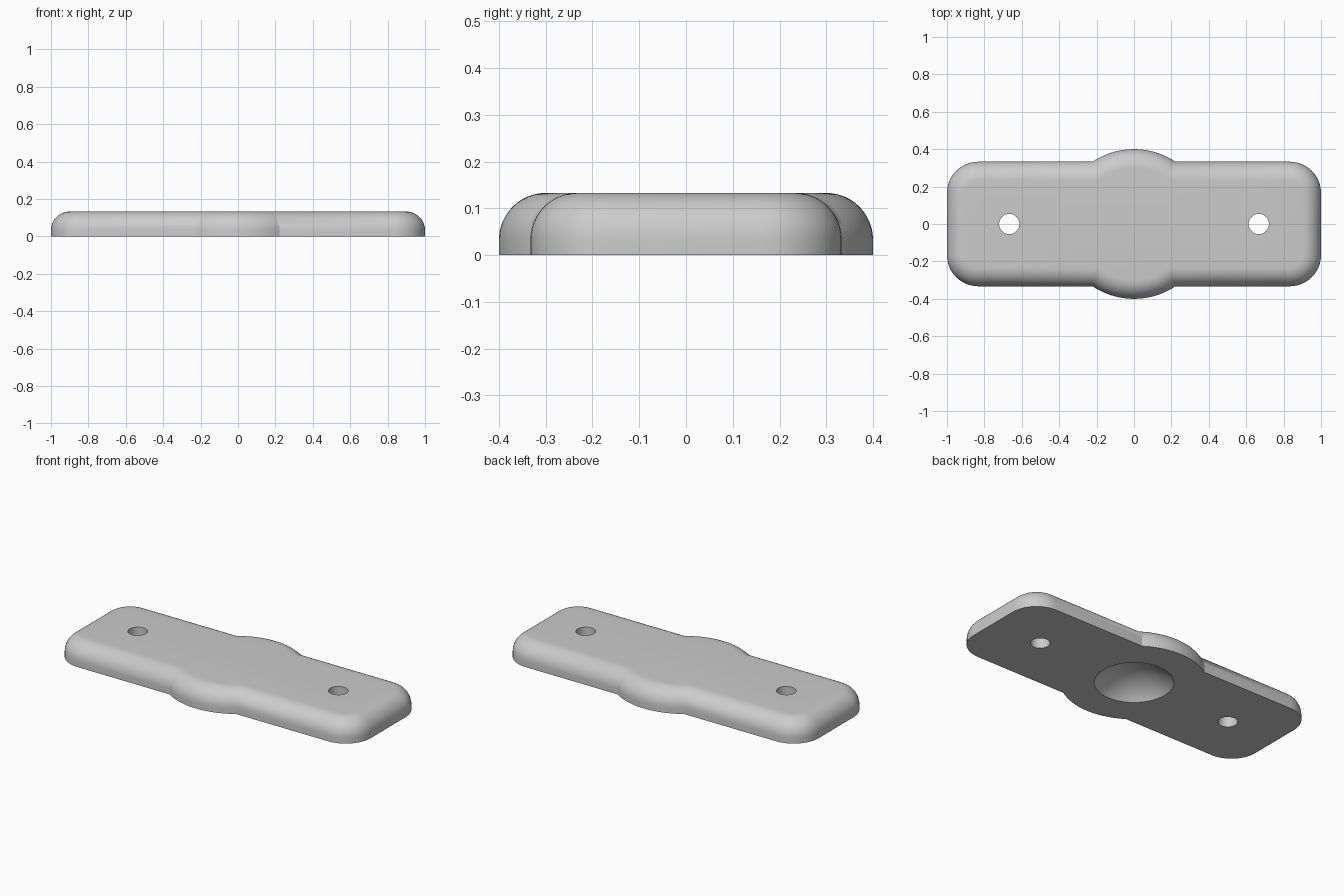
import bpy, bmesh
from math import sin, cos, pi, sqrt, atan2, radians

cube = bpy.data.objects.get("Cube")
if cube:
    bpy.data.objects.remove(cube, do_unlink=True)

HALF_X, HALF_Y, HEIGHT = 1.0, 0.333, 0.133
CORNER, BOSS, FILLET = 0.167, 0.4, 0.1
HOLE_X, HOLE_R = 0.667, 0.054
DISH_R, DISH_DEPTH = 0.217, 0.1

grey = bpy.data.materials.new("plain grey")
grey.use_nodes = True
colour = (0.6, 0.6, 0.6, 1)
grey.diffuse_color = colour
grey.node_tree.nodes["Principled BSDF"].inputs["Base Color"].default_value = colour


def outline(inset):
    """Rounded rectangle joined with the central round boss, shrunk by inset."""
    hx, hy = HALF_X - inset, HALF_Y - inset
    r, boss = CORNER - inset, BOSS - inset
    quarter = []
    for i in range(13):
        a = pi / 2 * i / 12
        quarter.append((hx - r + r * cos(a), hy - r + r * sin(a)))
    start = atan2(hy, sqrt(boss ** 2 - hy ** 2))
    for i in range(13):
        a = start + (pi / 2 - start) * i / 12
        quarter.append((boss * cos(a), boss * sin(a)))
    # Mirror the quarter, keeping the shared middle points once
    half = quarter + [(-x, y) for x, y in reversed(quarter[:-1])]
    return half + [(-x, -y) for x, y in half]


# Plate: stacked outlines forming a straight wall and a rounded top edge
bm = bmesh.new()
levels = [(0, 0)]
for i in range(13):
    a = pi / 2 * i / 12
    levels.append((FILLET * (1 - cos(a)), HEIGHT - FILLET + FILLET * sin(a)))
rings = [[bm.verts.new((x, y, z)) for x, y in outline(inset)] for inset, z in levels]
count = len(rings[0])
for low, high in zip(rings, rings[1:]):
    for i in range(count):
        j = (i + 1) % count
        bm.faces.new((low[i], low[j], high[j], high[i]))
bm.faces.new(rings[-1])
bm.faces.new(rings[0][::-1])
bmesh.ops.recalc_face_normals(bm, faces=bm.faces)
mesh = bpy.data.meshes.new("mounting_plate")
bm.to_mesh(mesh)
bm.free()
plate = bpy.data.objects.new("mounting_plate", mesh)
bpy.context.collection.objects.link(plate)
mesh.materials.append(grey)

# Cutters: two through holes and a shallow dish underneath
cutters = []
for x in (-HOLE_X, HOLE_X):
    bpy.ops.mesh.primitive_cylinder_add(vertices=48, radius=HOLE_R, depth=1, location=(x, 0, 0))
    cutters.append(bpy.context.object)
ball = (DISH_R ** 2 + DISH_DEPTH ** 2) / (2 * DISH_DEPTH)
bpy.ops.mesh.primitive_uv_sphere_add(segments=64, ring_count=64, radius=ball,
                                     location=(0, 0, DISH_DEPTH - ball))
cutters.append(bpy.context.object)

bpy.ops.object.select_all(action='DESELECT')
plate.select_set(True)
bpy.context.view_layer.objects.active = plate
for cutter in cutters:
    cutter.name = "hole_cutter"
    cutter.hide_render = True
    cutter.data.materials.append(grey)
    cut = plate.modifiers.new("cut", 'BOOLEAN')
    cut.operation = 'DIFFERENCE'
    cut.solver = 'EXACT'
    cut.object = cutter
    bpy.ops.object.modifier_apply(modifier=cut.name)
    bpy.data.objects.remove(cutter, do_unlink=True)

bpy.ops.object.shade_smooth_by_angle(angle=radians(30))
